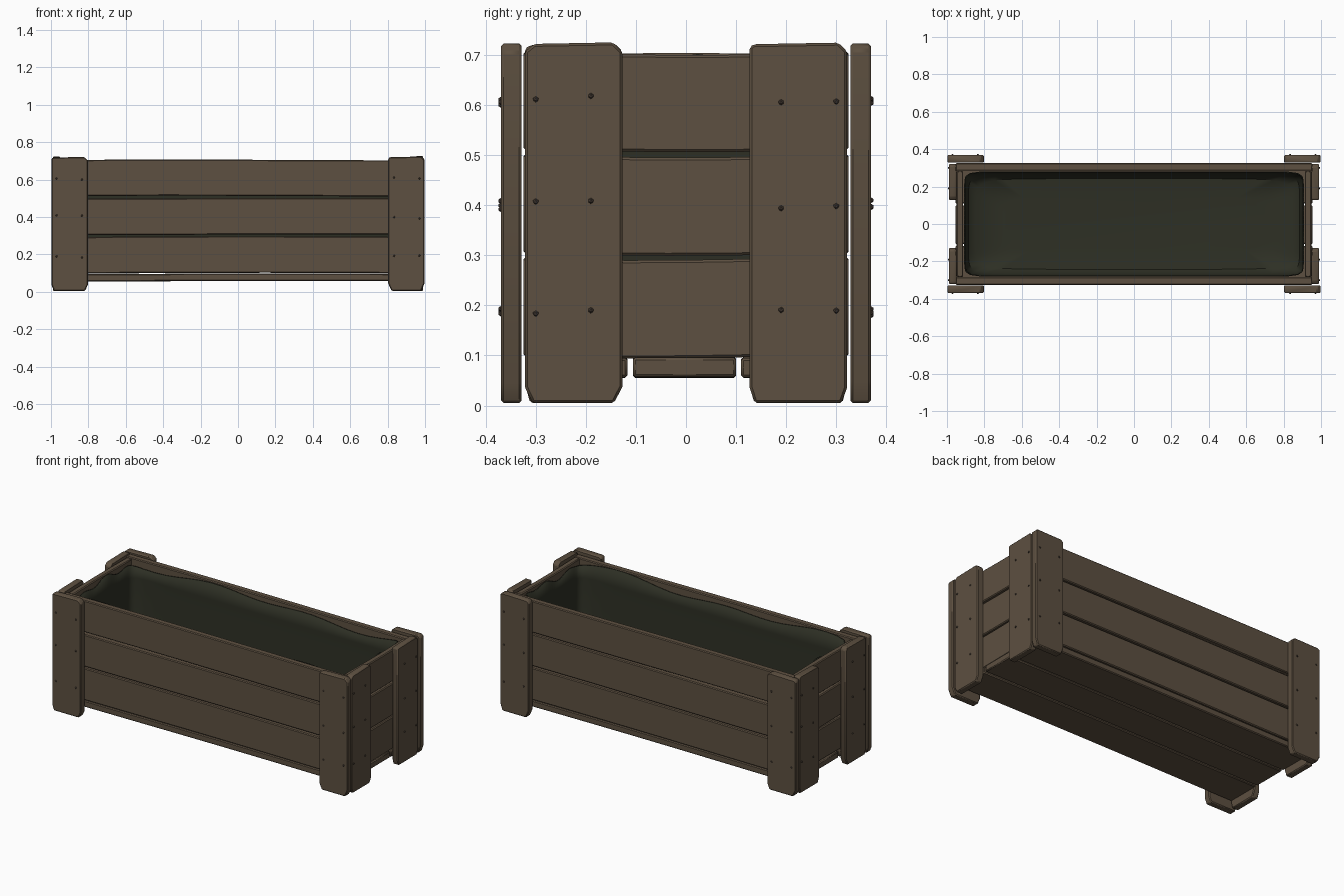
import bpy, bmesh, math, random
from mathutils import Vector

random.seed(4)
cube = bpy.data.objects.get("Cube")
if cube:
    bpy.data.objects.remove(cube, do_unlink=True)


def material(name, rgb):
    m = bpy.data.materials.new(name)
    m.use_nodes = True
    m.diffuse_color = (*rgb, 1)
    m.node_tree.nodes["Principled BSDF"].inputs["Base Color"].default_value = (*rgb, 1)
    return m


wood = material("weathered wood", (0.11, 0.08, 0.052))
cloth = material("dark green liner", (0.027, 0.029, 0.018))
iron = material("dark nail", (0.07, 0.052, 0.04))


def finish(name, bm, mat, bevel=0):
    bmesh.ops.recalc_face_normals(bm, faces=bm.faces)
    mesh = bpy.data.meshes.new(name)
    bm.to_mesh(mesh)
    bm.free()
    ob = bpy.data.objects.new(name, mesh)
    bpy.context.collection.objects.link(ob)
    mesh.materials.append(mat)
    if bevel:
        mod = ob.modifiers.new("worn edges", 'BEVEL')
        mod.width, mod.segments, mod.limit_method = bevel, 1, 'ANGLE'
    bpy.ops.object.select_all(action='DESELECT')
    ob.select_set(True)
    bpy.context.view_layer.objects.active = ob
    bpy.ops.object.shade_smooth_by_angle(angle=math.radians(40))
    return ob


def plank(name, lo, hi):
    """Long plank along its longest side, slightly warped."""
    lo, hi = Vector(lo), Vector(hi)
    size, mid = hi - lo, (hi + lo) / 2
    axis = max(range(3), key=lambda i: size[i])
    bm = bmesh.new()
    bmesh.ops.create_cube(bm, size=1)
    along = [e for e in bm.edges
             if abs((e.verts[0].co - e.verts[1].co)[axis]) > 0.5]
    bmesh.ops.subdivide_edges(bm, edges=along, cuts=6)
    phase = random.uniform(0, 6)
    for v in bm.verts:
        t = v.co[axis]
        v.co = Vector(a * b for a, b in zip(v.co, size)) + mid
        v.co.z += 0.002 * math.sin(5 * t + phase)
    return finish(name, bm, wood, 0.005)


def corner_plate(name, across, u0, u1, w0, w1, top):
    """Upright plate with clipped corners; across is the axis of its thickness."""
    c = [random.uniform(0.008, 0.02) for _ in range(4)]
    d = random.uniform(0.03, 0.06)
    b = 0.005
    outline = [(u0 + c[0], b), (u1 - c[1], b), (u1, b + d), (u1, top - c[2]),
               (u1 - c[2], top), (u0 + c[3], top - 0.003),
               (u0, top - c[3]), (u0, b + d)]
    bm = bmesh.new()
    place = (lambda u, w, z: (w, u, z)) if across == 'x' else (lambda u, w, z: (u, w, z))
    face = bm.faces.new([bm.verts.new(place(u, w0, z)) for u, z in outline])
    new = bmesh.ops.extrude_face_region(bm, geom=[face])["geom"]
    shift = Vector(place(0, w1 - w0, 0))
    bmesh.ops.translate(bm, vec=shift, verts=[g for g in new if isinstance(g, bmesh.types.BMVert)])
    return finish(name, bm, wood, 0.005)


# Long wall planks
tiers = (("lower", 0.1, 0.295), ("middle", 0.305, 0.5), ("upper", 0.512, 0.705))
for side, s in (("front", -1), ("back", 1)):
    for tier, z0, z1 in tiers:
        y = sorted((s * 0.285, s * 0.325))
        plank(f"{side}_{tier}_plank", (-0.955, y[0], z0), (0.955, y[1], z1))

# End wall planks
for side, s in (("left", 1), ("right", -1)):
    for tier, z0, z1 in tiers:
        x = sorted((s * 0.913, s * 0.948))
        plank(f"{side}_end_{tier}_plank", (x[0], -0.284, z0 - 0.004), (x[1], 0.284, z1 - 0.003))

# Floor planks
for name, y0, y1 in (("front", -0.322, -0.117), ("middle", -0.106, 0.1), ("back", 0.11, 0.322)):
    plank(f"{name}_floor_plank", (-0.955, y0, 0.057), (0.955, y1, 0.096))

# Corner plates, with nail positions on each
nails = []
for side, sx in (("left", 1), ("right", -1)):
    for end, sy in (("front", -1), ("back", 1)):
        top = random.uniform(0.712, 0.724)
        x = sorted((sx * 0.803, sx * 0.997))
        corner_plate(f"{end}_{side}_face_plate", 'y', *x, sy * 0.328, sy * 0.369, top)
        y = sorted((sy * 0.127, sy * 0.322))
        corner_plate(f"{end}_{side}_end_plate", 'x', *y, sx * 0.95, sx * 0.99, top + 0.002)
        for z in (0.19, 0.4, 0.61):
            for u in (0.835, 0.97):
                nails.append((sx * u, sy * 0.369, z + random.uniform(-0.01, 0.01)))
            for u in (0.19, 0.3):
                nails.append((sx * 0.99, sy * u, z + random.uniform(-0.01, 0.01)))

# Nail heads
bm = bmesh.new()
for p in nails:
    ret = bmesh.ops.create_icosphere(bm, subdivisions=1, radius=0.006)
    bmesh.ops.translate(bm, vec=p, verts=ret["verts"])
finish("nail_heads", bm, iron)

# Cloth liner: stacked rounded-rectangle rings with a wavy rim and a soft floor
bm = bmesh.new()
levels = ((0.69, 0.908, 0.282, 20), (0.6, 0.908, 0.282, 20), (0.25, 0.905, 0.282, 18),
          (0.15, 0.89, 0.272, 12), (0.115, 0.85, 0.245, 9), (0.105, 0.7, 0.15, 6))
count, rings = 96, []
for i, (z, a, b, power) in enumerate(levels):
    ring = []
    for k in range(count):
        # even steps along the rectangle outline, with rounded corners
        q, t = divmod(k * 4 / count, 1)
        e = 2 * t - 1
        px, py = ((e, -1), (1, e), (-e, 1), (-1, -e))[int(q)]
        r = (abs(px) ** power + abs(py) ** power) ** (-1 / power)
        sag = 0.012 * (math.sin(k * 0.7) + math.sin(k * 0.31 + 1)) - 0.012 if i == 0 else 0
        ring.append(bm.verts.new((a * px * r, b * py * r, z + sag)))
    rings.append(ring)
for r0, r1 in zip(rings, rings[1:]):
    for k in range(count):
        n = (k + 1) % count
        bm.faces.new((r0[k], r0[n], r1[n], r1[k]))
bm.faces.new(rings[-1])
liner = finish("cloth_liner", bm, cloth)
thick = liner.modifiers.new("cloth thickness", 'SOLIDIFY')
thick.thickness, thick.offset = 0.006, -1
